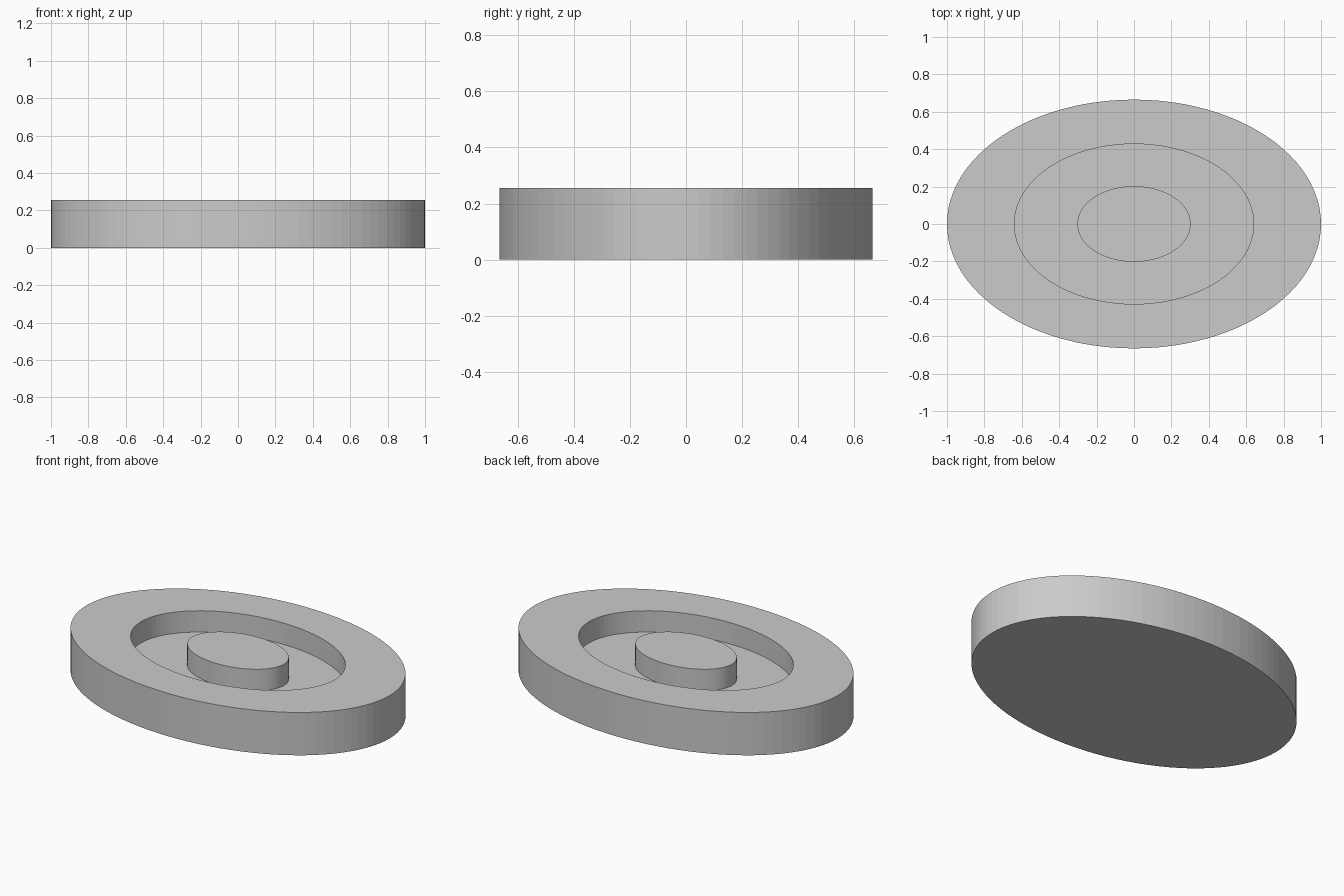
import bpy
import bmesh
from math import cos, sin, tau

cube = bpy.data.objects.get("Cube")
if cube:
    bpy.data.objects.remove(cube, do_unlink=True)

SEGMENTS = 96
HEIGHT = 0.255
FLOOR = 0.128

grey = bpy.data.materials.new("plain grey")
grey.use_nodes = True
colour = (0.6, 0.6, 0.6, 1)
grey.diffuse_color = colour
grey.node_tree.nodes["Principled BSDF"].inputs["Base Color"].default_value = colour


def elliptical_solid(name, rings):
    """Loft ellipses (half width, half depth, z) and cap both ends."""
    bm = bmesh.new()
    loops = []
    for a, b, z in rings:
        angles = [tau * i / SEGMENTS for i in range(SEGMENTS)]
        loops.append([bm.verts.new((a * cos(t), b * sin(t), z)) for t in angles])
    for low, high in zip(loops, loops[1:]):
        for i in range(SEGMENTS):
            j = (i + 1) % SEGMENTS
            bm.faces.new((low[i], low[j], high[j], high[i]))
    bm.faces.new(loops[0][::-1])
    bm.faces.new(loops[-1])
    bmesh.ops.recalc_face_normals(bm, faces=bm.faces)
    mesh = bpy.data.meshes.new(name)
    bm.to_mesh(mesh)
    bm.free()
    mesh.materials.append(grey)
    obj = bpy.data.objects.new(name, mesh)
    bpy.context.collection.objects.link(obj)
    return obj


# Oval dish: outer wall, flat rim, inner wall, sunken floor and raised centre
outer, inner, boss = (1.0, 0.665), (0.64, 0.428), (0.303, 0.202)
elliptical_solid("oval_dish_with_raised_centre", [
    (*outer, 0), (*outer, HEIGHT),
    (*inner, HEIGHT), (*inner, FLOOR),
    (*boss, FLOOR), (*boss, HEIGHT),
])
